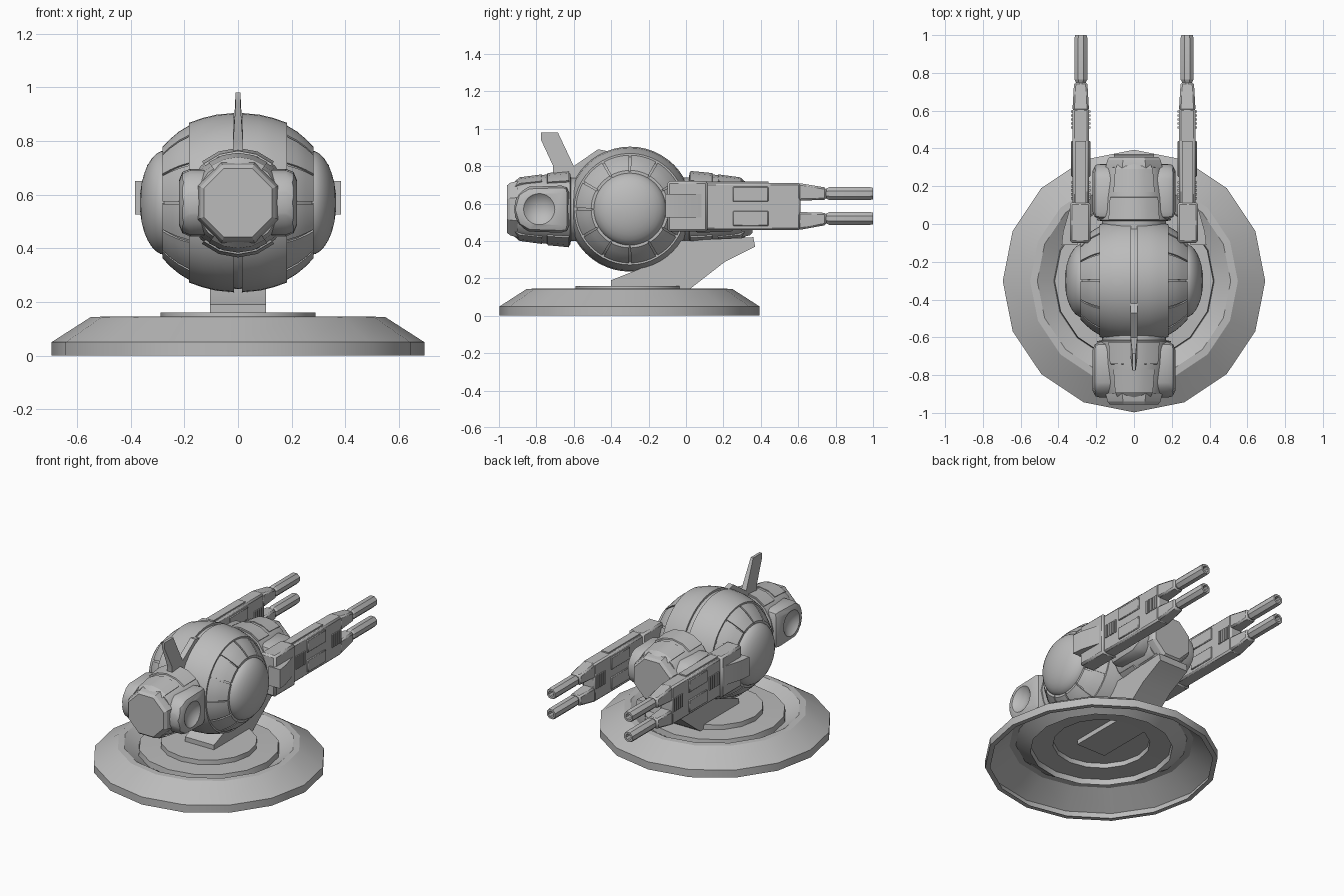
import bpy, bmesh
from math import cos, sin, pi, radians

cube = bpy.data.objects.get("Cube")
if cube:
    bpy.data.objects.remove(cube)

grey = bpy.data.materials.new("plain_grey")
grey.use_nodes = True
GREY = (0.5, 0.5, 0.5, 1)
grey.diffuse_color = GREY
grey.node_tree.nodes["Principled BSDF"].inputs["Base Color"].default_value = GREY
BALL = (0, -0.3, 0.57)


def add_mirror(ob, axes):
    mod = ob.modifiers.new("mirror", "MIRROR")
    mod.use_axis = ["X" in axes, "Y" in axes, "Z" in axes]
    mod.use_mirror_merge = False


def finish(name, bm, loc=(0, 0, 0), mirror="", bevel=0, angle=30):
    """Turn a bmesh into a shaded object with optional bevel and mirror."""
    bmesh.ops.remove_doubles(bm, verts=bm.verts, dist=1e-5)
    bmesh.ops.recalc_face_normals(bm, faces=bm.faces)
    me = bpy.data.meshes.new(name)
    bm.to_mesh(me)
    bm.free()
    me.materials.append(grey)
    me.shade_smooth()
    me.set_sharp_from_angle(angle=radians(angle))
    ob = bpy.data.objects.new(name, me)
    bpy.context.collection.objects.link(ob)
    ob.location = loc
    if bevel:
        mod = ob.modifiers.new("bevel", "BEVEL")
        mod.width = bevel
        mod.segments = 1
    if mirror:
        add_mirror(ob, mirror)
    return ob


def lathe(name, profile, axis, segs, center=(0, 0, 0), arcs=((0, 2 * pi),), turn=0, **kw):
    """Revolve (along, radius) points around an axis, over one or more arcs."""
    bm = bmesh.new()
    for a0, a1 in arcs:
        full = a1 - a0 > 6.28
        rows = []
        for i in range(segs if full else segs + 1):
            t = turn + a0 + (a1 - a0) * i / segs
            row = []
            for a, r in profile:
                u, v = r * cos(t), r * sin(t)
                p = {"X": (a, u, v), "Y": (u, a, v), "Z": (u, v, a)}[axis]
                row.append(bm.verts.new([c + d for c, d in zip(center, p)]))
            rows.append(row)
        pairs = list(zip(rows, rows[1:] + rows[:1])) if full else list(zip(rows, rows[1:]))
        for r0, r1 in pairs:
            for j in range(len(profile) - 1):
                bm.faces.new((r0[j], r0[j + 1], r1[j + 1], r1[j]))
        if not full:
            bm.faces.new(rows[0])
            bm.faces.new(rows[-1])
    # drop the slivers where the profile meets the axis
    bmesh.ops.dissolve_degenerate(bm, dist=1e-6, edges=bm.edges)
    return finish(name, bm, **kw)


def prism(name, pts, lo, hi, axis="X", taper=None, **kw):
    """Extrude an outline along X (points y,z) or Z (points x,y)."""
    bm = bmesh.new()
    rings = []
    for h in (lo, hi):
        ring = []
        for p, q in pts:
            k = taper(p, q) if taper else 1
            x = (lo + hi) / 2 + (h - (lo + hi) / 2) * k
            ring.append(bm.verts.new((x, p, q) if axis == "X" else (p, q, h)))
        rings.append(ring)
        bm.faces.new(ring)
    n = len(pts)
    for i in range(n):
        j = (i + 1) % n
        bm.faces.new((rings[0][i], rings[0][j], rings[1][j], rings[1][i]))
    return finish(name, bm, **kw)


def box(name, x, y, z, **kw):
    return prism(name, [(y[0], z[0]), (y[1], z[0]), (y[1], z[1]), (y[0], z[1])], *x, **kw)


# Base: open dish with a sunken groove, a floor and a raised centre disc
lathe("base", [(0, 0.665), (0, 0.695), (0.05, 0.695), (0.143, 0.55), (0.145, 0.512),
               (0.09, 0.425), (0.125, 0.42), (0.13, 0.29), (0.16, 0.288),
               (0.16, 0)], "Z", 16, center=(0, -0.302, 0))

# Slanted support strut
prism("support_strut", [(-0.4, 0.13), (-0.4, 0.19), (-0.2, 0.27), (-0.05, 0.4), (0.36, 0.42),
                        (0.37, 0.37), (0.21, 0.29), (0.03, 0.15), (0, 0.13)], -0.105, 0.105)

# Ball: core, central bands, ring of panels and end caps
lathe("ball_core", [(0, 0.322), (0.1, 0.313), (0.18, 0.281), (0.22, 0.256), (0.25, 0.228),
                    (0.275, 0.2), (0.275, 0)], "X", 48, loc=BALL, mirror="X")
lathe("ball_band", [(0.015, 0.31), (0.015, 0.334), (0.08, 0.328), (0.13, 0.316), (0.182, 0.298),
                    (0.182, 0.265)], "X", 48, loc=BALL, mirror="X")
step = pi / 6
lathe("ball_panels", [(0.182, 0.25), (0.182, 0.288), (0.22, 0.265), (0.252, 0.238), (0.282, 0.207),
                      (0.282, 0.18), (0.25, 0.18)], "X", 5, loc=BALL, mirror="X",
      arcs=[(i * step + 0.02, (i + 1) * step - 0.02) for i in range(12)])
lathe("ball_cap", [(0.255, 0.195)] + [(0.27 + 0.096 * sin(k * pi / 16), 0.195 * cos(k * pi / 16))
                                      for k in range(9)], "X", 48, loc=BALL, mirror="X")

# Fin on top of the ball
prism("top_fin", [(-0.775, 0.98), (-0.685, 0.98), (-0.6, 0.8), (-0.47, 0.89), (-0.42, 0.88),
                  (-0.45, 0.8), (-0.6, 0.7), (-0.71, 0.74), (-0.71, 0.8), (-0.775, 0.94)],
      -0.018, 0.018, taper=lambda y, z: 0.5 if z > 0.93 else 1)

# Front and rear pods: round hull, octagonal snout, curved armour plates
lathe("pod_hull", [(-0.25, 0.17), (-0.315, 0.17), (-0.32, 0.195), (-0.44, 0.186),
                   (-0.56, 0.17), (-0.6, 0.158), (-0.61, 0)], "Y", 16, loc=BALL, mirror="Y")
lathe("pod_snout", [(-0.48, 0.16), (-0.6, 0.163), (-0.64, 0.152), (-0.656, 0.138), (-0.656, 0)],
      "Y", 8, turn=pi / 8, loc=BALL, mirror="Y", angle=20)
lathe("pod_crown", [(-0.325, 0.17), (-0.325, 0.204), (-0.44, 0.193), (-0.45, 0.16)], "Y", 4,
      arcs=[(pi * 0.27, pi * 0.73)], loc=BALL, mirror="YZ")
lathe("pod_brow", [(-0.47, 0.15), (-0.47, 0.186), (-0.59, 0.17), (-0.625, 0.14)], "Y", 4,
      arcs=[(pi * 0.3, pi * 0.7)], loc=BALL, mirror="YZ")

# Pod cheeks with a round dish cut in each
cheek = prism("pod_cheek", [(-0.325, -0.127), (-0.54, -0.12), (-0.6, -0.085), (-0.625, 0),
                            (-0.6, 0.085), (-0.54, 0.12), (-0.325, 0.127)], 0.05, 0.219,
              loc=BALL, bevel=0.04)
cheek.modifiers["bevel"].segments = 2
bm = bmesh.new()
bmesh.ops.create_uvsphere(bm, u_segments=32, v_segments=24, radius=0.12)
cutter = finish("dish_cutter", bm, loc=(0.305, BALL[1] - 0.485, BALL[2]))
cutter.hide_render = True
cut = cheek.modifiers.new("dish", "BOOLEAN")
cut.object, cut.operation = cutter, "DIFFERENCE"
bpy.context.view_layer.objects.active = cheek
for mod_name in ("bevel", "dish"):
    bpy.ops.object.modifier_apply(modifier=mod_name)
cheek.data.set_sharp_from_angle(angle=radians(30))
bpy.data.objects.remove(cutter)
add_mirror(cheek, "XY")

# Cannon bodies, each with two tapered prongs
box("cannon_body", (0.238, 0.326), (0.0, 0.612), (0.458, 0.71), mirror="X", bevel=0.01)
for label, pts in (("upper", [(0.6, 0.615), (0.75, 0.62), (0.75, 0.685), (0.6, 0.71)]),
                   ("lower", [(0.6, 0.458), (0.75, 0.485), (0.75, 0.55), (0.6, 0.555)])):
    prism(f"{label}_prong", pts, 0.238, 0.326, taper=lambda y, z: 0.8 if y > 0.7 else 1,
          mirror="X", bevel=0.01)
box("cannon_mount", (0.23, 0.34), (-0.1, 0.115), (0.45, 0.72), mirror="X", bevel=0.012)
prism("mount_wedge", [(0.3, -0.11), (0.383, -0.11), (0.375, -0.04), (0.335, 0.1), (0.3, 0.1)],
      0.525, 0.65, "Z", mirror="X")

# Cannon side plates and vents
for side, x in (("outer", (0.32, 0.333)), ("inner", (0.231, 0.244))):
    for label, z in (("upper", (0.61, 0.69)), ("lower", (0.48, 0.56))):
        box(f"{side}_{label}_plate", x, (0.25, 0.44), z, mirror="X", bevel=0.004)
    for y0 in (0.13, 0.505):
        for i in range(5):
            y = y0 + i * 0.021
            box(f"{side}_vent", x, (y, y + 0.012), (0.545, 0.63), mirror="X")
box("cannon_top_rail", (0.255, 0.309), (0.11, 0.44), (0.69, 0.718), mirror="X")

# Twin hollow barrels
for label, z in (("upper", 0.653), ("lower", 0.52)):
    lathe(f"{label}_barrel", [(0.7, 0.026), (0.745, 0.026), (0.765, 0.037), (0.985, 0.037), (1, 0.033),
                              (1, 0.02), (0.9, 0.02), (0.9, 0)], "Y", 8, center=(0.281, 0, z),
          turn=pi / 8, mirror="X", angle=20)
